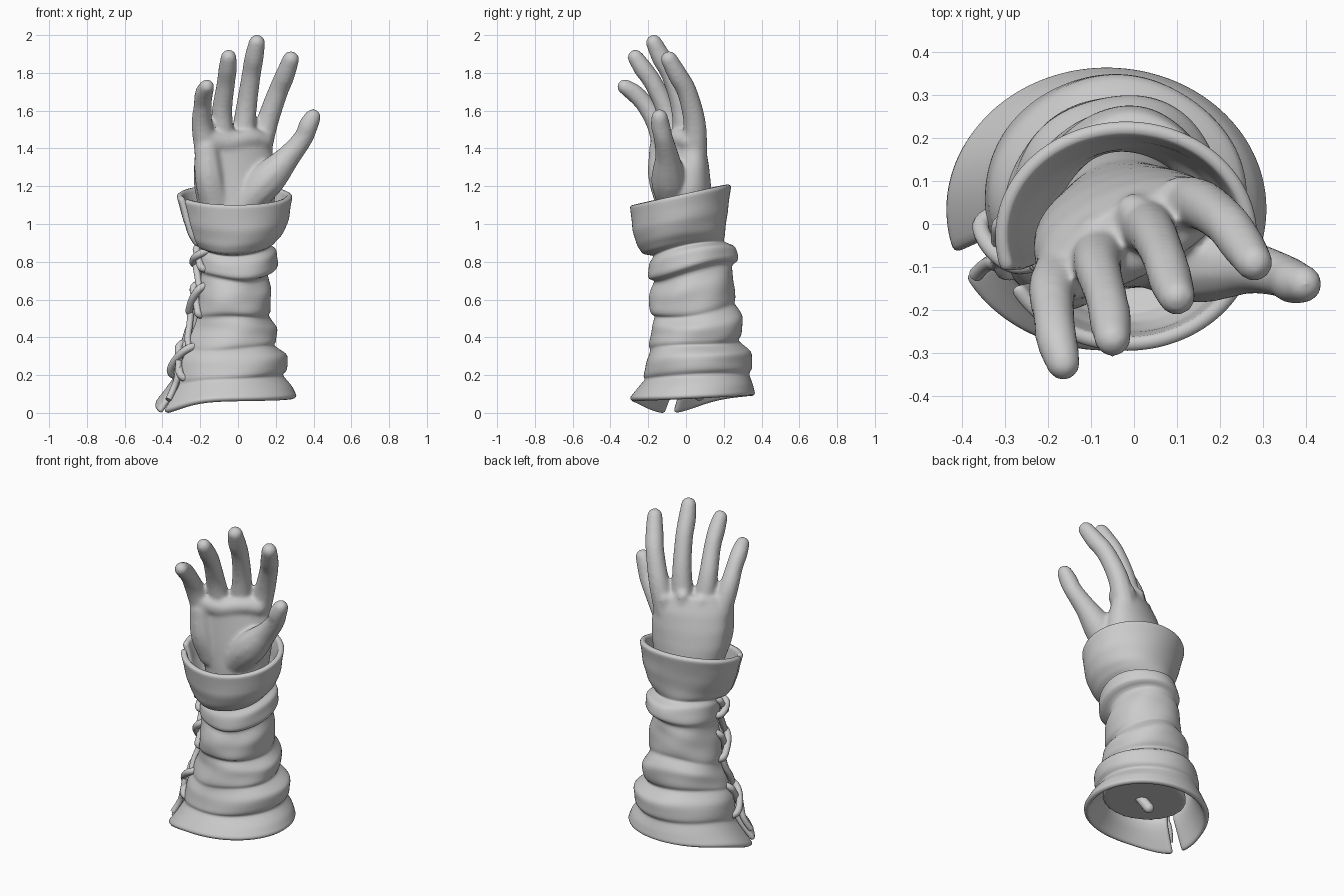
import bpy, bmesh, math
from mathutils import Vector, Matrix

if "Cube" in bpy.data.objects:
    bpy.data.objects.remove(bpy.data.objects["Cube"])

SEAM = math.radians(203)          # direction of the laced opening
GAP = 0.08                        # half angle of the opening


def new_object(name, bm):
    mesh = bpy.data.meshes.new(name)
    bm.to_mesh(mesh)
    bm.free()
    mesh.shade_smooth()
    ob = bpy.data.objects.new(name, mesh)
    bpy.context.collection.objects.link(ob)
    return ob


def lerp_rows(rows, z):
    for a, b in zip(rows, rows[1:]):
        if z <= b[0]:
            f = max(0, (z - a[0]) / (b[0] - a[0]))
            return [p + (q - p) * f for p, q in zip(a, b)]
    return rows[-1]


def tube_path(keys, steps=8):
    # smooth path through (x, y, z, radius) keys
    k = [Vector(p) for p in keys]
    k = [2 * k[0] - k[1]] + k + [2 * k[-1] - k[-2]]
    out = []
    for i in range(1, len(k) - 2):
        a, b, c, d = k[i - 1:i + 3]
        for s in range(steps):
            t = s / steps
            out.append(0.5 * (2 * b + (c - a) * t + (2 * a - 5 * b + 4 * c - d) * t * t
                              + (3 * b - a - 3 * c + d) * t ** 3))
    return out + [k[-2]]


# ---- hand and forearm: lofted core plus rounded digits, fused by remeshing ----
# z, centre x, centre y, half width, half depth, turn in degrees
core = [(.15, -.035, .05, .25, .225, 0), (.30, -.035, .05, .215, .20, 0),
        (.45, -.03, .05, .17, .175, 0), (.75, -.03, .03, .145, .155, 0),
        (.92, -.02, .0, .16, .15, 4), (1.08, -.01, -.005, .20, .145, 8),
        (1.20, -.015, -.008, .222, .136, 13), (1.30, -.018, -.012, .225, .122, 18),
        (1.40, -.02, -.02, .214, .102, 24), (1.49, -.02, -.03, .17, .07, 28)]
digits = [
    [(-.16, -.10, 1.36, .068), (-.19, -.15, 1.52, .057), (-.187, -.215, 1.63, .049), (-.18, -.27, 1.69, .049), (-.165, -.325, 1.727, .041)],
    [(-.08, -.06, 1.42, .066), (-.085, -.10, 1.59, .056), (-.065, -.17, 1.74, .05), (-.055, -.225, 1.82, .05), (-.05, -.268, 1.882, .043)],
    [(.02, .0, 1.42, .068), (.045, -.025, 1.62, .057), (.07, -.08, 1.79, .052), (.085, -.13, 1.88, .052), (.10, -.17, 1.96, .044)],
    [(.11, .045, 1.38, .068), (.155, .045, 1.54, .06), (.212, .005, 1.70, .054), (.25, -.045, 1.79, .052), (.28, -.09, 1.872, .045)],
    [(.05, -.07, 1.12, .085), (.15, -.09, 1.23, .094), (.265, -.10, 1.355, .064), (.345, -.12, 1.455, .052), (.372, -.135, 1.52, .052), (.396, -.14, 1.566, .044)],
    [(-.12, -.08, 1.12, .085), (-.15, -.12, 1.25, .08), (-.165, -.13, 1.40, .066)],      # heel of palm
    [(-.155, -.125, 1.45, .057), (-.05, -.095, 1.43, .055), (.06, -.04, 1.45, .055), (.13, .01, 1.44, .054)],  # finger pads
]
for kx, ky, kz in ((-.16, -.075, 1.42), (-.09, -.02, 1.46), (.0, .03, 1.49), (.10, .068, 1.46)):   # knuckle ridges
    digits.append([(kx * .6 + .01, .06 + kx * .1, 1.25, .03), (kx, ky, kz, .042)])
bm = bmesh.new()
N = 40
rings = []
for i in range(68):
    z = .15 + (1.49 - .15) * i / 67
    _, cx, cy, rx, ry, deg = lerp_rows(core, z)
    rot = Matrix.Rotation(math.radians(deg), 3, 'Z')
    ring = []
    for j in range(N):
        a = math.tau * j / N
        ring.append(bm.verts.new(Vector((cx, cy, z)) + rot @ Vector((rx * math.cos(a), ry * math.sin(a), 0))))
    rings.append(ring)
for lo, hi in zip(rings, rings[1:]):
    for j in range(N):
        bm.faces.new((lo[j], lo[(j + 1) % N], hi[(j + 1) % N], hi[j]))
bm.faces.new(rings[0][::-1])
bm.faces.new(rings[-1])
for keys in digits:
    for x, y, z, r in tube_path(keys):
        bmesh.ops.create_icosphere(bm, subdivisions=2, radius=r * 1.03, matrix=Matrix.Translation((x, y, z)))
hand = new_object("hand_and_forearm", bm)
rm = hand.modifiers.new("fuse", 'REMESH')
rm.mode = 'VOXEL'
rm.voxel_size = .01
rm.use_smooth_shade = True
sm = hand.modifiers.new("soften", 'SMOOTH')
sm.factor = .5
sm.iterations = 14

# ---- wrapped sleeve: open loft with overlapping folds ----
# z, x min, x max, y min, y max
sleeve = [(.085, -.445, .315, -.302, .368), (.14, -.395, .285, -.262, .355), (.20, -.345, .23, -.215, .33),
          (.212, -.352, .255, -.23, .35), (.30, -.34, .268, -.213, .342), (.36, -.295, .188, -.19, .27),
          (.372, -.30, .207, -.198, .292), (.46, -.275, .21, -.178, .306), (.53, -.245, .157, -.162, .255),
          (.542, -.25, .172, -.19, .266), (.66, -.235, .175, -.193, .255), (.75, -.215, .145, -.165, .24),
          (.762, -.23, .21, -.208, .278), (.85, -.22, .205, -.20, .255), (.885, -.205, .16, -.172, .195),
          (.897, -.235, .19, -.225, .20), (.95, -.26, .235, -.26, .21), (1.03, -.29, .27, -.283, .222),
          (1.10, -.308, .278, -.29, .23), (1.165, -.328, .29, -.298, .242)]


def sleeve_point(a, z, out=0.0):
    _, x0, x1, y0, y1 = lerp_rows(sleeve, z)
    mid = math.sin(math.pi * min(1, max(0, (z - .1) / 1.02)))
    wave = 1 + mid * (.02 * math.sin(3 * a + 11 * z) + .014 * math.sin(5 * a - 23 * z) + .012 * math.sin(2 * a + 60 * z))
    x = (x0 + x1) / 2 + ((x1 - x0) / 2 * wave + out) * math.cos(a)
    y = (y0 + y1) / 2 + ((y1 - y0) / 2 * wave + out) * math.sin(a)
    d = (a - SEAM + math.pi) % math.tau - math.pi
    dip = .072 * math.exp(-(d / .6) ** 2) * max(0, 1 - (z - .085) / .25)
    dz = min(.2, .3 * z) * (y - .03) - dip + mid * .016 * math.sin(2 * a + 9 * z)
    return Vector((x, y, z + dz))


bm = bmesh.new()
levels = []
for a, b in zip(sleeve, sleeve[1:]):
    n = 1 if b[0] - a[0] < .03 else 3
    levels += [a[0] + (b[0] - a[0]) * i / n for i in range(n)]
levels.append(sleeve[-1][0])
M = 64
grid = [[bm.verts.new(sleeve_point(SEAM + GAP + (math.tau - 2 * GAP) * j / M, z)) for j in range(M + 1)]
        for z in levels]
for lo, hi in zip(grid, grid[1:]):
    for j in range(M):
        bm.faces.new((lo[j], lo[j + 1], hi[j + 1], hi[j]))
wrap = new_object("wrapped_sleeve", bm)
so = wrap.modifiers.new("thickness", 'SOLIDIFY')
so.thickness = .034
so.offset = -1
sub = wrap.modifiers.new("smooth", 'SUBSURF')
sub.levels = sub.render_levels = 1


# ---- lacing across the opening ----
def cord(name, pts, r):
    cu = bpy.data.curves.new(name, 'CURVE')
    cu.dimensions = '3D'
    cu.bevel_depth = r
    cu.bevel_resolution = 3
    cu.use_fill_caps = True
    sp = cu.splines.new('NURBS')
    sp.points.add(len(pts) - 1)
    for p, co in zip(sp.points, pts):
        p.co = (*co, 1)
    sp.order_u = 3
    sp.use_endpoint_u = True
    sp.resolution_u = 6
    ob = bpy.data.objects.new(name, cu)
    bpy.context.collection.objects.link(ob)


for i, (z, h, w) in enumerate([(.30, .075, .24), (.61, .07, .26), (.83, .05, .26)]):
    for s in (-1, 1):
        pts = [sleeve_point(SEAM + s * w * t, z + h * t, o)
               for t, o in ((-1.1, -.03), (-1, .014), (-.4, .016 + .012 * s), (.4, .016 + .012 * s), (1, .014), (1.1, -.03))]
        cord(f"lace_cross_{i}_{'a' if s < 0 else 'b'}", pts, .02)
for i, (z0, z1) in enumerate(((.36, .55), (.67, .79))):
    cord(f"lace_link_{i}", [sleeve_point(SEAM + .2 * (1 - 2 * t), z0 + (z1 - z0) * t, .008) for t in (0, .3, .7, 1)], .018)
cord("lace_tail", [sleeve_point(SEAM + o, z, .012) for o, z in ((.1, .30), (.16, .24), (.08, .18), (.12, .13))], .017)

# ---- small stub at the closed end of the forearm ----
bm = bmesh.new()
bmesh.ops.create_uvsphere(bm, u_segments=16, v_segments=10, radius=.03)
for v in bm.verts:
    v.co.z += .05 if v.co.z > 0.001 else -.05
v0 = Vector((.05, -.05, .10)).to_track_quat('Z', 'Y').to_matrix().to_4x4()
bm.transform(Matrix.Translation((-.03, .05, .135)) @ v0)
new_object("forearm_stub", bm)
